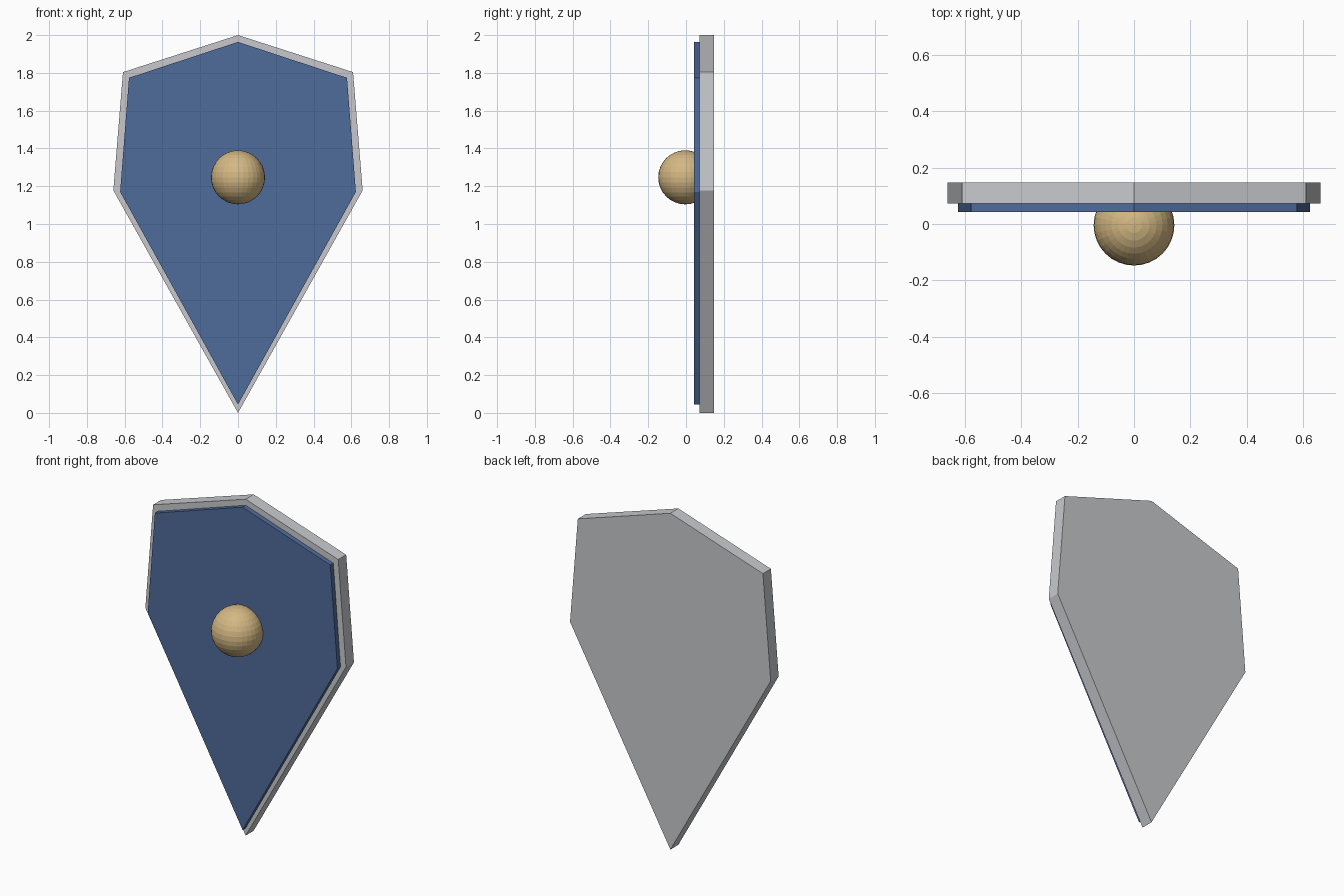
import bpy, bmesh

if "Cube" in bpy.data.objects:
    bpy.data.objects.remove(bpy.data.objects["Cube"])


def srgb(r, g, b):
    def lin(c):
        c /= 255
        return c / 12.92 if c <= 0.04045 else ((c + 0.055) / 1.055) ** 2.4
    return (lin(r), lin(g), lin(b), 1)


def material(name, rgb):
    m = bpy.data.materials.new(name)
    m.diffuse_color = srgb(*rgb)
    m.use_nodes = True
    m.node_tree.nodes["Principled BSDF"].inputs["Base Color"].default_value = m.diffuse_color
    return m


def plate(name, half, y0, y1, mat):
    """Extrude a mirrored outline (right half, top to bottom point) from y0 to y1."""
    outline = half + [(-x, z) for x, z in half[-2:0:-1]]
    bm = bmesh.new()
    face = bm.faces.new([bm.verts.new((x, y0, z)) for x, z in outline])
    ext = bmesh.ops.extrude_face_region(bm, geom=[face], use_keep_orig=True)
    verts = [v for v in ext["geom"] if isinstance(v, bmesh.types.BMVert)]
    bmesh.ops.translate(bm, verts=verts, vec=(0, y1 - y0, 0))
    bmesh.ops.recalc_face_normals(bm, faces=bm.faces)
    mesh = bpy.data.meshes.new(name)
    bm.to_mesh(mesh)
    bm.free()
    mesh.materials.append(mat)
    ob = bpy.data.objects.new(name, mesh)
    bpy.context.collection.objects.link(ob)
    return ob


steel = material("steel grey", (200, 201, 205))
blue = material("shield blue", (79, 107, 155))
brass = material("brass", (212, 184, 131))

# Metal backing plate, its edge showing as a rim
plate("shield_back", [(0, 2), (0.609, 1.804), (0.66, 1.178), (0, 0)], 0.072, 0.147, steel)

# Painted front panel
plate("front_panel", [(0, 1.964), (0.577, 1.774), (0.624, 1.17), (0, 0.044)], 0.043, 0.072, blue)

# Round centre boss
bpy.ops.mesh.primitive_uv_sphere_add(segments=32, ring_count=16, radius=0.143,
                                     location=(0, -0.004, 1.247))
boss = bpy.context.object
boss.name = "centre_boss"
boss.data.materials.append(brass)
